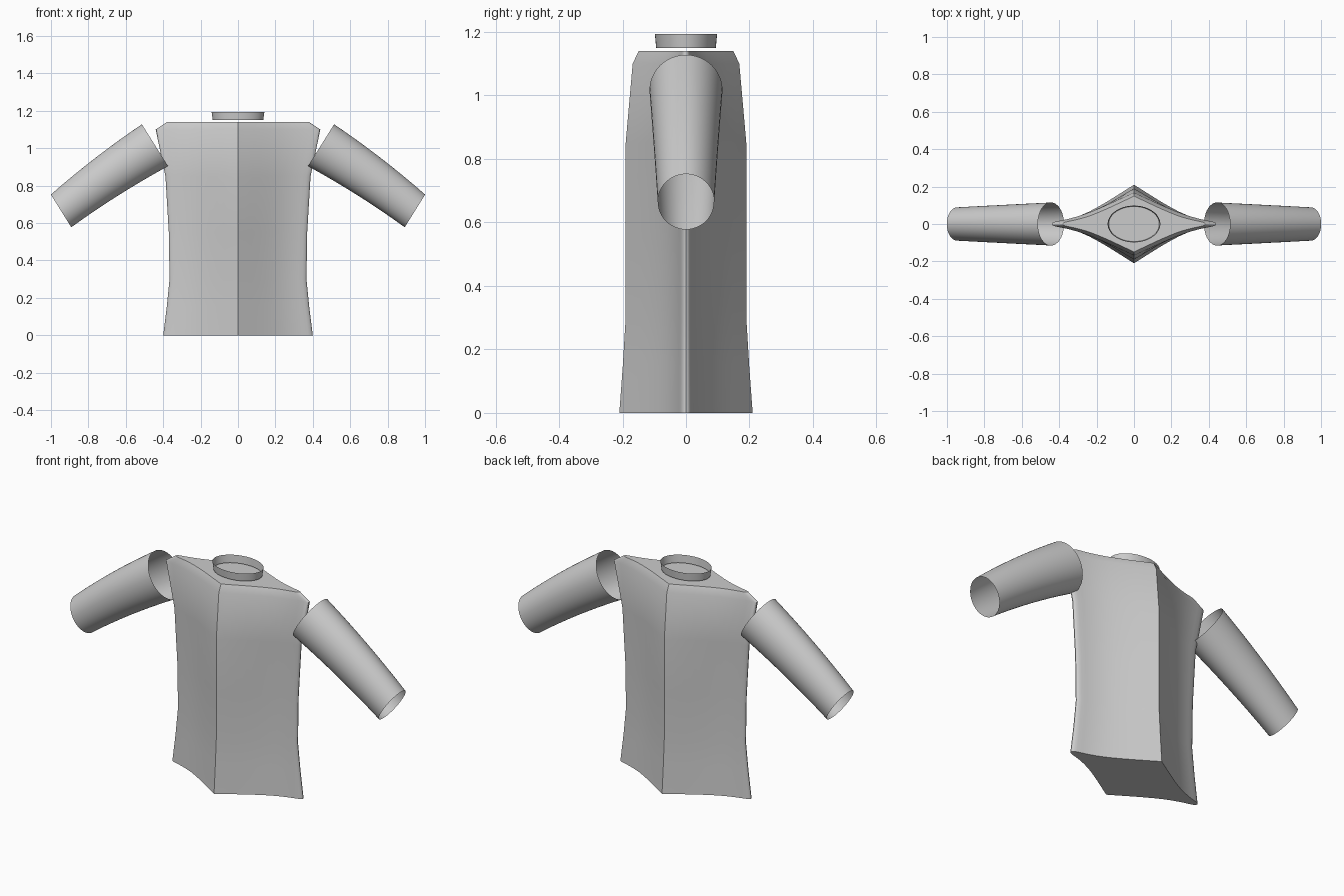
import bpy, bmesh, math
from mathutils import Vector

if "Cube" in bpy.data.objects:
    bpy.data.objects.remove(bpy.data.objects["Cube"])


def loft(name, rings, cap=False):
    """Bridge closed rings of equal length into one smooth-shaded object."""
    bm = bmesh.new()
    loops = [[bm.verts.new(p) for p in ring] for ring in rings]
    n = len(loops[0])
    for a, b in zip(loops, loops[1:]):
        for i in range(n):
            j = (i + 1) % n
            bm.faces.new((a[i], a[j], b[j], b[i]))
    if cap:
        bm.faces.new(loops[0][::-1])
        bm.faces.new(loops[-1])
    bmesh.ops.recalc_face_normals(bm, faces=bm.faces)
    mesh = bpy.data.meshes.new(name)
    bm.to_mesh(mesh)
    bm.free()
    obj = bpy.data.objects.new(name, mesh)
    bpy.context.collection.objects.link(obj)
    bpy.ops.object.select_all(action='DESELECT')
    obj.select_set(True)
    bpy.context.view_layer.objects.active = obj
    bpy.ops.object.shade_smooth_by_angle(angle=math.radians(35))
    return obj


def ellipse(center, u, v, n=48):
    """Ring around center spanned by half-axes u and v."""
    return [center + u * math.cos(2 * math.pi * i / n) + v * math.sin(2 * math.pi * i / n)
            for i in range(n)]


# Body: concave diamond cross-section with small rounded side tips
quarter = [(1, 0), (.995, .03), (.975, .06), (.94, .085), (.88, .115), (.8, .16),
           (.7, .23), (.6, .315), (.5, .415), (.4, .525), (.3, .64), (.2, .76), (.1, .88)]
half = quarter + [(0, 1)] + [(-x, y) for x, y in quarter[:0:-1]]
outline = half + [(-x, -y) for x, y in half]
sections = [(0, .40, .21), (.15, .381, .199), (.3, .366, .19), (.55, .37, .19),
            (.85, .388, .19), (1.10, .44, .168), (1.14, .38, .149)]
loft("shirt_body", [[Vector((a * x, b * y, z)) for x, y in outline]
                    for z, a, b in sections], cap=True)

# Collar: short open flared band floating above the body
loft("collar", [ellipse(Vector((0, 0, z)), Vector((a, 0, 0)), Vector((0, b, 0)))
                for z, a, b in [(1.15, .135, .094), (1.193, .141, .098)]])

# Sleeves: open tapered tubes, slightly bowed along their length
start, middle, end = Vector((.444, 0, 1.016)), Vector((.70, 0, .849)), Vector((.946, 0, .665))
tilt = Vector((.53, 0, .848))
for side, label in ((1, "right"), (-1, "left")):
    rings = []
    for k in range(9):
        t = k / 8
        c = (start * (1 - t) * (1 - 2 * t) + middle * 4 * t * (1 - t) + end * t * (2 * t - 1))
        r = .132 - .029 * t
        w = .115 - .026 * t
        rings.append([Vector((p.x * side, p.y, p.z))
                      for p in ellipse(c, tilt * r, Vector((0, w, 0)))])
    loft(label + "_sleeve", rings)
